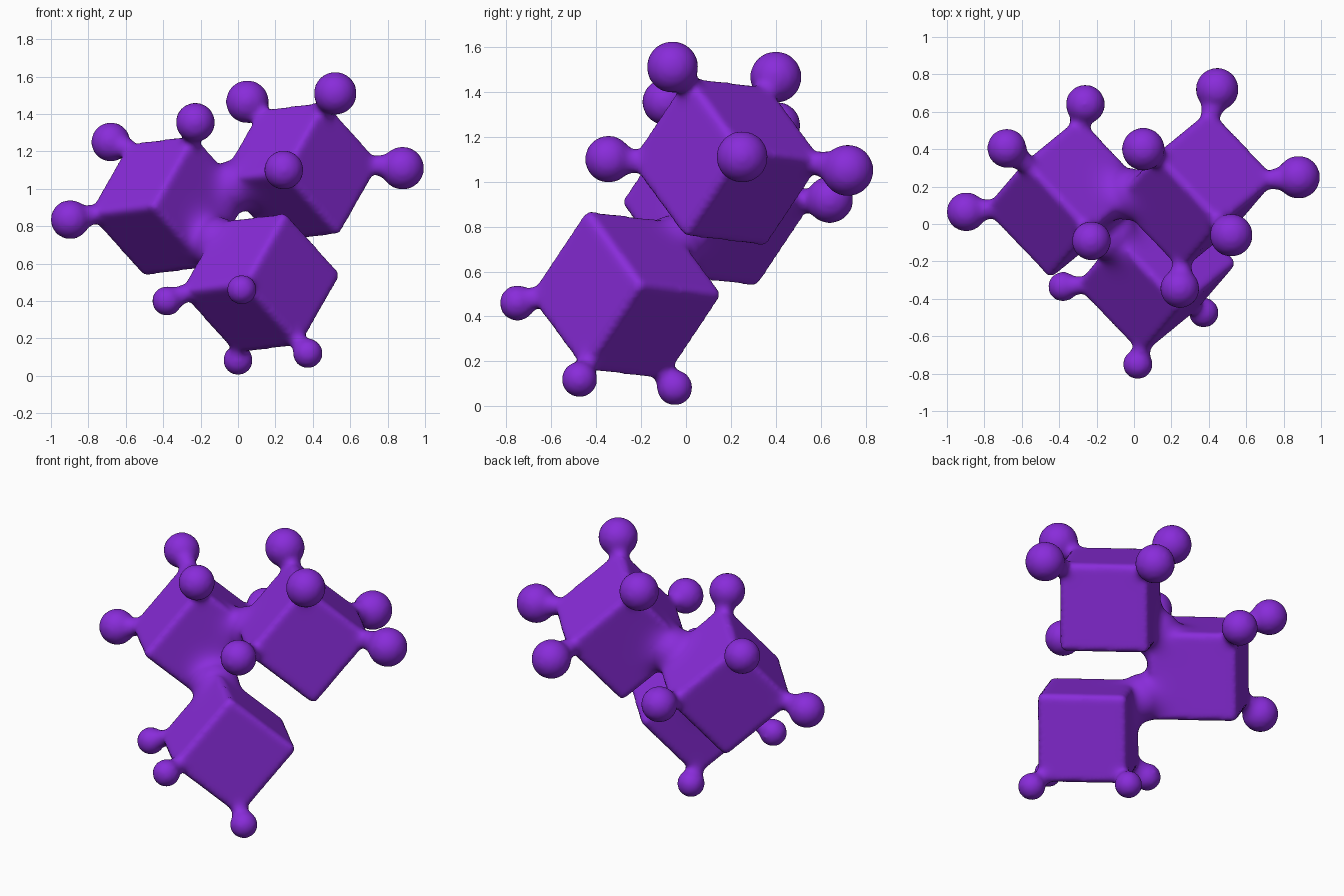
import bpy
import bmesh
from mathutils import Matrix, Vector

if "Cube" in bpy.data.objects:
    bpy.data.objects.remove(bpy.data.objects["Cube"], do_unlink=True)

EDGE = 0.52
VOXEL = 0.016

# Shared tilted frame of the three blocks
w_axis = Vector((-0.687, 0.721, -0.088)).normalized()
v_axis = Vector((-0.429, -0.499, -0.751))
v_axis = (v_axis - w_axis * v_axis.dot(w_axis)).normalized()
u_axis = v_axis.cross(w_axis)
FRAME = Matrix((u_axis, v_axis, w_axis)).transposed()

# Each block: centre, then knobs as (corner signs, ball centre, ball radius)
BLOCKS = [
    ((0.33, 0.18, 1.09), [
        ((-1, -1, -1), (0.52, -0.06, 1.51), 0.115),
        ((-1, -1, 1), (0.05, 0.40, 1.465), 0.115),
        ((1, -1, -1), (0.88, 0.25, 1.11), 0.115),
        ((-1, 1, -1), (0.245, -0.345, 1.10), 0.105),
        ((1, -1, 1), (0.445, 0.72, 1.05), 0.115),
    ]),
    ((-0.37, 0.14, 0.91), [
        ((-1, -1, -1), (-0.228, -0.09, 1.355), 0.105),
        ((-1, -1, 1), (-0.68, 0.405, 1.25), 0.105),
        ((-1, 1, 1), (-0.897, 0.065, 0.835), 0.105),
        ((1, -1, 1), (-0.26, 0.64, 0.92), 0.105),
    ]),
    ((0.12, -0.268, 0.495), [
        ((-1, 1, -1), (0.02, -0.75, 0.46), 0.08),
        ((-1, 1, 1), (-0.38, -0.335, 0.40), 0.08),
        ((1, 1, 1), (0.0, -0.05, 0.083), 0.08),
        ((1, 1, -1), (0.373, -0.474, 0.12), 0.08),
    ]),
]
# Places where neighbouring blocks melt together
JOINTS = [Vector((-0.03, 0.16, 1.01)), Vector((-0.115, -0.06, 0.71))]


def add_block(bm, centre):
    """Tilted cube with softened edges."""
    matrix = Matrix.Translation(centre) @ FRAME.to_4x4()
    verts = bmesh.ops.create_cube(bm, size=EDGE, matrix=matrix)["verts"]
    edges = list({e for v in verts for e in v.link_edges})
    bmesh.ops.bevel(bm, geom=edges, offset=0.03, segments=3,
                    profile=0.5, affect="EDGES")


def add_ball(bm, centre, radius):
    bmesh.ops.create_icosphere(bm, subdivisions=4, radius=radius,
                               matrix=Matrix.Translation(centre))


def add_knob(bm, block_centre, signs, centre, radius):
    """Ball joined to a block corner by a tapered neck."""
    corner = block_centre + FRAME @ Vector(signs) * EDGE / 2
    start = corner.lerp(block_centre, 0.16)
    axis = centre - start
    turn = axis.to_track_quat("Z", "Y").to_matrix().to_4x4()
    bmesh.ops.create_cone(bm, cap_ends=True, segments=24,
                          radius1=0.045, radius2=radius * 0.75,
                          depth=axis.length,
                          matrix=Matrix.Translation((start + centre) / 2) @ turn)
    add_ball(bm, centre, radius)


def fill_hollows(bm, verts, rounds):
    """Relax vertices outward only, turning creases into fillets."""
    for _ in range(rounds):
        bm.normal_update()
        moves = []
        for v in verts:
            near = [e.other_vert(v).co for e in v.link_edges]
            shift = sum(near, Vector()) / len(near) - v.co
            if shift.dot(v.normal) > 0:
                moves.append((v, shift * 0.8))
        for v, shift in moves:
            v.co += shift


# Assemble overlapping solids
bm = bmesh.new()
for centre, knobs in BLOCKS:
    middle = Vector(centre)
    add_block(bm, middle)
    for signs, ball, radius in knobs:
        add_knob(bm, middle, signs, Vector(ball), radius)
for joint in JOINTS:
    add_ball(bm, joint, 0.14)
mesh = bpy.data.meshes.new("fused_blocks")
bm.to_mesh(mesh)
bm.free()
body = bpy.data.objects.new("fused_blocks", mesh)
bpy.context.collection.objects.link(body)

# Fuse into one skin
remesh = body.modifiers.new("fuse", "REMESH")
remesh.mode = "VOXEL"
remesh.voxel_size = VOXEL
graph = bpy.context.evaluated_depsgraph_get()
skin = bpy.data.meshes.new_from_object(body.evaluated_get(graph))
body.modifiers.clear()
body.data = skin
skin.name = "fused_skin"
bpy.data.meshes.remove(mesh)

# Melt the joints and the knob necks
bm = bmesh.new()
bm.from_mesh(skin)
around = [v for v in bm.verts
          if min((v.co - j).length for j in JOINTS) < 0.3]
fill_hollows(bm, around, 50)
fill_hollows(bm, list(bm.verts), 8)
for _ in range(3):
    bmesh.ops.smooth_vert(bm, verts=bm.verts, factor=0.5,
                          use_axis_x=True, use_axis_y=True, use_axis_z=True)
for face in bm.faces:
    face.smooth = True
    face.material_index = 0
bm.to_mesh(skin)
bm.free()

# Single violet material
violet = bpy.data.materials.new("violet")
violet.use_nodes = True
colour = (0.25, 0.025, 0.70, 1.0)
violet.diffuse_color = colour
violet.node_tree.nodes["Principled BSDF"].inputs["Base Color"].default_value = colour
skin.materials.clear()
skin.materials.append(violet)
